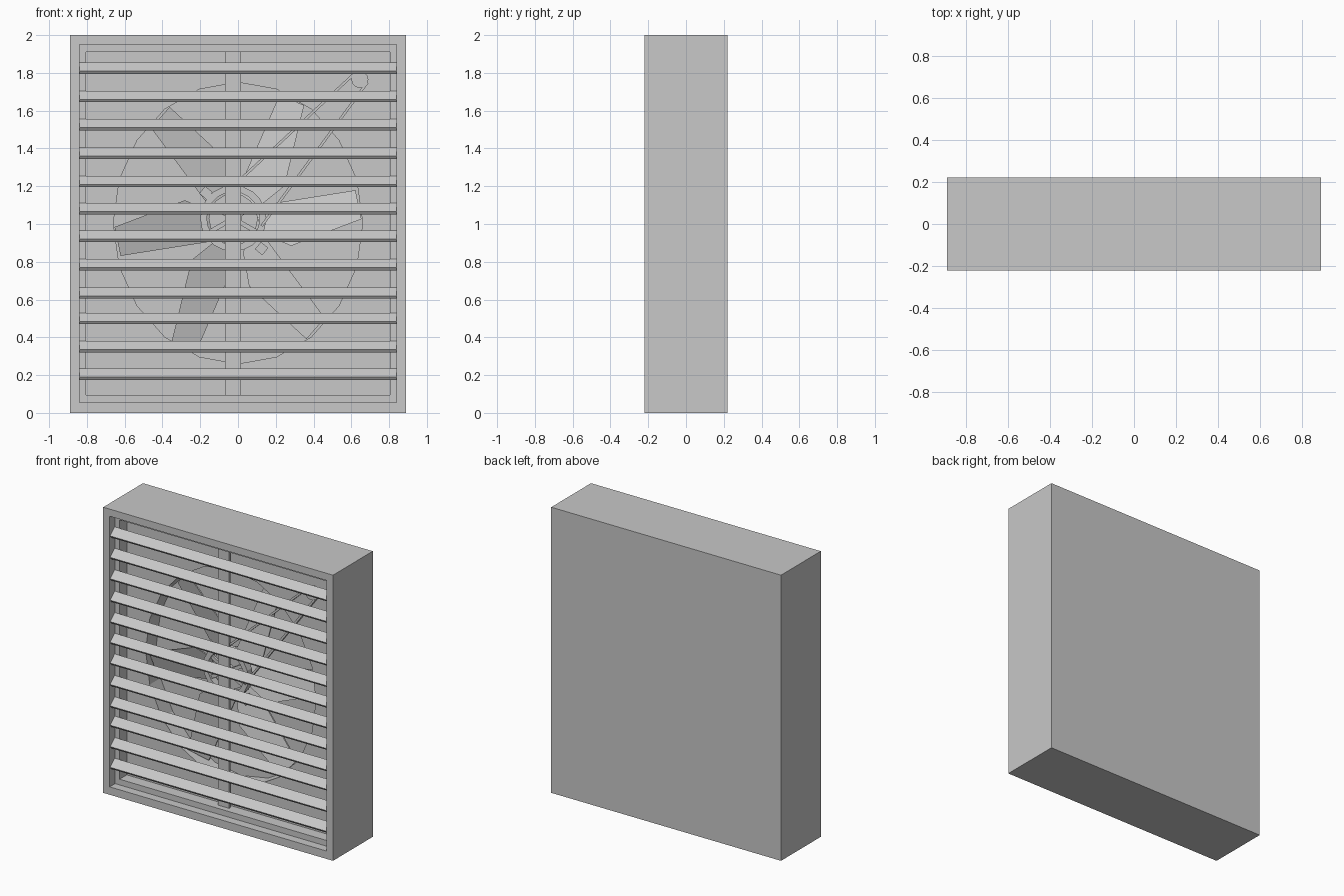
import bpy, bmesh, math
from mathutils import Matrix, Vector

if "Cube" in bpy.data.objects:
    bpy.data.objects.remove(bpy.data.objects["Cube"])

grey = bpy.data.materials.new("light_grey")
grey.diffuse_color = (0.58, 0.58, 0.58, 1)
grey.use_nodes = True
grey.node_tree.nodes["Principled BSDF"].inputs["Base Color"].default_value = grey.diffuse_color

CX, CZ = 0.0, 1.005          # fan centre
RX, RZ = 0.66, 0.745         # duct radii


def finish(name, bm):
    bmesh.ops.recalc_face_normals(bm, faces=bm.faces)
    mesh = bpy.data.meshes.new(name)
    bm.to_mesh(mesh)
    bm.free()
    mesh.materials.append(grey)
    obj = bpy.data.objects.new(name, mesh)
    bpy.context.collection.objects.link(obj)
    return obj


def box(name, x0, x1, y0, y1, z0, z1, turn=0.0):
    """Box by its limits, turned about its own centre in the front plane."""
    bm = bmesh.new()
    centre = Vector(((x0 + x1) / 2, (y0 + y1) / 2, (z0 + z1) / 2))
    m = (Matrix.Translation(centre) @ Matrix.Rotation(turn, 4, 'Y')
         @ Matrix.Diagonal((x1 - x0, y1 - y0, z1 - z0, 1)))
    bmesh.ops.create_cube(bm, size=1, matrix=m)
    return finish(name, bm)


def disc(name, x, z, y0, y1, rx, rz, sides):
    """Cylinder along y with an elliptical section."""
    bm = bmesh.new()
    m = (Matrix.Translation((x, (y0 + y1) / 2, z)) @ Matrix.Diagonal((rx, 1, rz, 1))
         @ Matrix.Rotation(math.pi / 2, 4, 'X'))
    bmesh.ops.create_cone(bm, cap_ends=True, segments=sides, radius1=1, radius2=1,
                          depth=y1 - y0, matrix=m)
    return finish(name, bm)


def prism(name, front, back):
    """Solid between two matching outlines."""
    bm = bmesh.new()
    a = [bm.verts.new(p) for p in front]
    b = [bm.verts.new(p) for p in back]
    bm.faces.new(a)
    bm.faces.new(b[::-1])
    for i in range(len(a)):
        j = (i + 1) % len(a)
        bm.faces.new((a[j], a[i], b[i], b[j]))
    return finish(name, bm)


def cut(target, cutter):
    mod = target.modifiers.new(cutter.name, 'BOOLEAN')
    mod.operation = 'DIFFERENCE'
    mod.solver = 'EXACT'
    mod.object = cutter
    cutter.hide_render = True
    cutter.hide_viewport = True


# Casing with stepped recess and round duct
casing = box("casing", -0.89, 0.89, -0.22, 0.22, 0, 2)
cut(casing, box("outer_recess_cutter", -0.84, 0.84, -0.3, -0.16, 0.055, 1.95))
cut(casing, box("inner_recess_cutter", -0.805, 0.805, -0.3, -0.08, 0.095, 1.91))
cut(casing, disc("duct_cutter", CX, CZ, -0.3, 0.04, RX, RZ, 20))

# Tilted louvre slats
SLAT_TOPS = [1.855, 1.705, 1.555, 1.405, 1.255, 1.11, 0.965, 0.815, 0.665, 0.53, 0.38, 0.235]
for top in SLAT_TOPS:
    section = [(-0.165, top), (-0.215, top - 0.045), (-0.204, top - 0.06), (-0.154, top - 0.015)]
    prism("louvre_slat", [(-0.84, y, z) for y, z in section],
          [(0.84, y, z) for y, z in section])

# Upright bar carrying the hub
box("support_bar", -0.07, 0.015, -0.12, -0.105, 0.095, 1.91)

# Fan blades, wide near the root and pitched across their width
BLADE = [(0.15, 0.10), (0.965, 0.10), (0.985, -0.11), (0.40, -0.22), (0.18, -0.10)]
for angle in (8, 64, 130, 188, 244, 310):
    a = math.radians(angle)
    rows = []
    for shift in (0, 0.01):
        rows.append([(CX + RX * (r * math.cos(a) - t * math.sin(a)),
                      -0.03 + t * 0.2 + shift,
                      CZ + RZ * (r * math.sin(a) + t * math.cos(a))) for r, t in BLADE])
    prism("fan_blade", *rows)

# Hub: back plate, open pulley rim, spokes and axle
HX, HZ = -0.025, 1.03
disc("hub_plate", HX, HZ, -0.06, 0.03, 0.13, 0.13, 16)
rim = disc("hub_pulley", HX, HZ, -0.1, -0.05, 0.175, 0.175, 20)
cut(rim, disc("pulley_cutter", HX, HZ, -0.2, 0.0, 0.14, 0.14, 20))
disc("axle", HX, HZ, -0.105, -0.05, 0.045, 0.045, 12)
for k in range(3):
    box("pulley_spoke", HX - 0.145, HX + 0.145, -0.085, -0.07, HZ - 0.012, HZ + 0.012,
        math.radians(30 + 60 * k))

# Bearing blocks on opposite corners of the hub
for bx, bz in ((-0.17, 1.165), (0.125, 0.87)):
    box("bearing_block", bx - 0.025, bx + 0.025, -0.1, -0.05, bz - 0.025, bz + 0.025,
        math.radians(40))

# Motor pulley and the two belt runs
disc("motor_pulley", 0.645, 1.765, -0.115, -0.075, 0.045, 0.045, 12)
for (x0, z0), (x1, z1) in (((-0.02, 1.205), (0.615, 1.795)), ((0.125, 0.99), (0.685, 1.75))):
    length = math.hypot(x1 - x0, z1 - z0)
    mx, mz = (x0 + x1) / 2, (z0 + z1) / 2
    box("drive_belt", mx - length / 2, mx + length / 2, -0.11, -0.085,
        mz - 0.007, mz + 0.007, -math.atan2(z1 - z0, x1 - x0))
